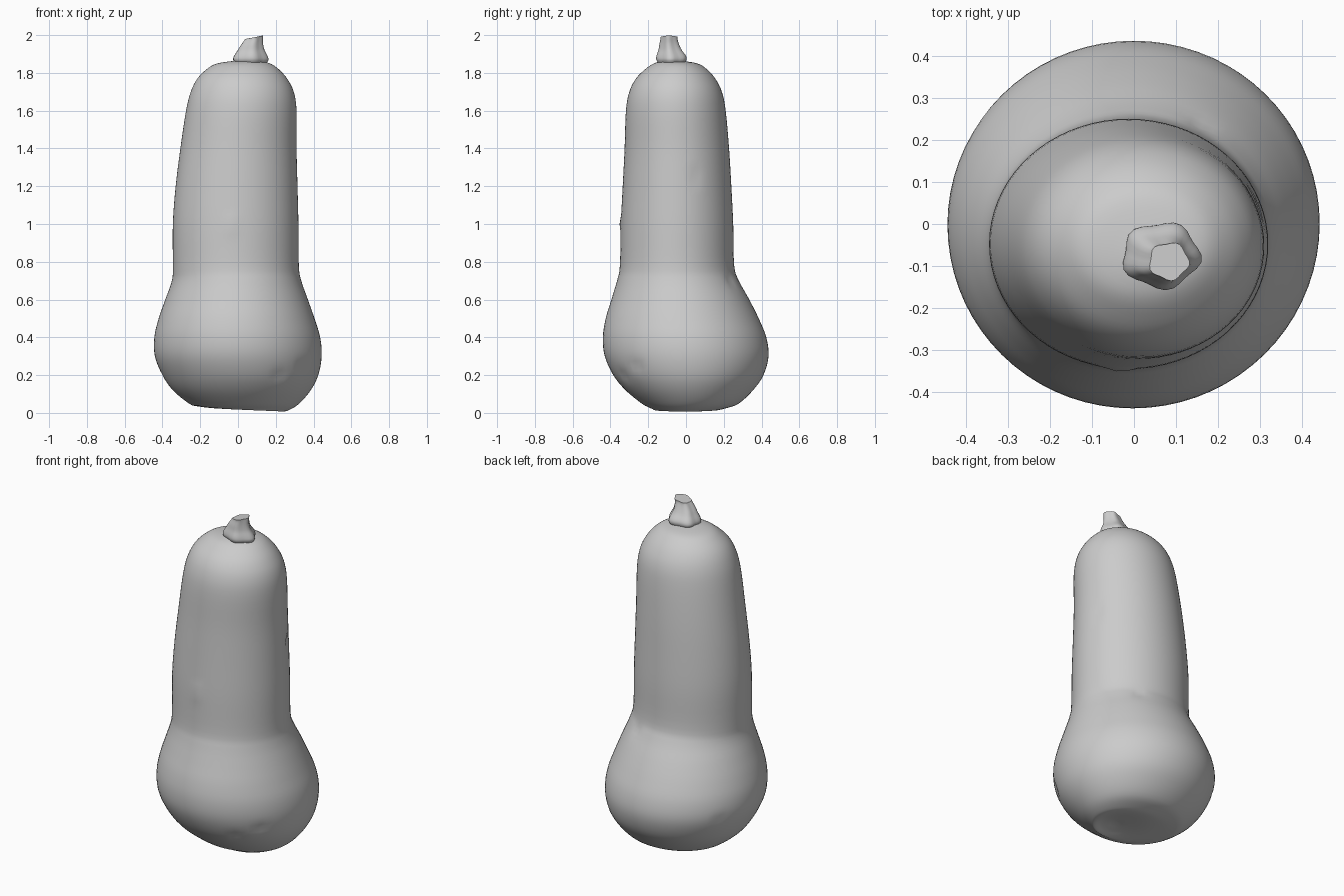
import bpy, bmesh, math
from mathutils import Vector

cube = bpy.data.objects.get("Cube")
if cube:
    bpy.data.objects.remove(cube, do_unlink=True)

skin = bpy.data.materials.new("plain grey")
skin.use_nodes = True
grey = (0.6, 0.6, 0.6, 1)
skin.diffuse_color = grey
skin.node_tree.nodes["Principled BSDF"].inputs["Base Color"].default_value = grey


def catmull(a, b, c, d, t):
    """Smooth blend from section b to section c."""
    return [q + 0.5 * t * (r - p + t * (2 * p - 5 * q + 4 * r - s + t * (3 * (q - r) + s - p)))
            for p, q, r, s in zip(a, b, c, d)]


def smooth_sections(sections, steps):
    padded = [sections[0]] + sections + [sections[-1]]
    result = []
    for i in range(len(sections) - 1):
        result += [catmull(*padded[i:i + 4], step / steps) for step in range(steps)]
    return result + [sections[-1]]


def loft(name, sections, sides, steps, shape, angle):
    """Skin closed rings, each (z, x min, x max, y min, y max), and cap both ends."""
    bm = bmesh.new()
    rings = []
    for z, x0, x1, y0, y1 in smooth_sections(sections, steps):
        ring = []
        for i in range(sides):
            a = math.tau * i / sides
            point = Vector(((x0 + x1) / 2 + (x1 - x0) / 2 * math.cos(a),
                            (y0 + y1) / 2 + (y1 - y0) / 2 * math.sin(a), z))
            centre = Vector(((x0 + x1) / 2, (y0 + y1) / 2, z))
            ring.append(bm.verts.new(shape(point, centre, a)))
        rings.append(ring)
    for low, high in zip(rings, rings[1:]):
        for i in range(sides):
            j = (i + 1) % sides
            bm.faces.new((low[i], low[j], high[j], high[i]))
    bm.faces.new(reversed(rings[0]))
    bm.faces.new(rings[-1])
    bmesh.ops.recalc_face_normals(bm, faces=bm.faces)
    mesh = bpy.data.meshes.new(name)
    bm.to_mesh(mesh)
    bm.free()
    mesh.materials.append(skin)
    obj = bpy.data.objects.new(name, mesh)
    bpy.context.collection.objects.link(obj)
    bpy.ops.object.select_all(action="DESELECT")
    obj.select_set(True)
    bpy.context.view_layer.objects.active = obj
    bpy.ops.object.shade_smooth_by_angle(angle=math.radians(angle))
    return obj


# Gourd body: dimpled base, round bulb, long leaning neck, domed shoulder
body_sections = [
    (.035, .07, .11, -.07, -.03),
    (.025, .01, .17, -.12, .03),
    (.008, -.09, .23, -.16, .14),
    (.015, -.19, .27, -.18, .2),
    (.05, -.26, .325, -.235, .28),
    (.12, -.345, .385, -.32, .355),
    (.2, -.4, .425, -.385, .41),
    (.3, -.44, .443, -.43, .437),
    (.4, -.443, .435, -.44, .425),
    (.5, -.42, .405, -.425, .385),
    (.6, -.385, .37, -.395, .335),
    (.7, -.35, .335, -.365, .28),
    (.78, -.345, .322, -.35, .255),
    (1, -.345, .32, -.345, .25),
    (1.2, -.33, .315, -.335, .24),
    (1.4, -.305, .31, -.325, .228),
    (1.6, -.275, .31, -.318, .21),
    (1.7, -.25, .295, -.3, .19),
    (1.77, -.215, .26, -.265, .155),
    (1.82, -.165, .215, -.215, .11),
    (1.85, -.11, .17, -.17, .06),
    (1.865, -.01, .11, -.12, -.03),
]
# Shallow skin marks: direction in degrees, height, push outwards
marks = [(-94, 1, .008), (-40, .25, -.01), (-60, .2, -.01),
         (60, .7, -.01), (20, 1.25, -.008), (150, .3, -.008)]


def skin_shape(point, centre, a):
    out = (point - centre).normalized()
    radius = (point - centre).length
    push = 0
    for degrees, z, amount in marks:
        turn = math.remainder(a - math.radians(degrees), math.tau)
        push += amount * math.exp(-((turn * radius) ** 2 + (point.z - z) ** 2) / .0008)
    # The base rests on its left side and lifts a little elsewhere
    lift = max(0, .04 - point.z) * .35 * (1 - math.cos(a)) * min(1, radius * 4)
    return point + out * push + Vector((0, 0, lift))


loft("gourd_body", body_sections, 72, 4, skin_shape, 60)

# Stalk: five-lobed flared foot, narrow ridged neck, slanted cut top
stem_sections = [
    (1.845, -.01, .145, -.14, -.01),
    (1.868, -.03, .16, -.155, .005),
    (1.89, -.025, .155, -.155, .003),
    (1.92, -.005, .14, -.145, -.02),
    (1.95, .012, .132, -.14, -.035),
    (1.975, .027, .132, -.135, -.043),
    (1.988, .035, .132, -.135, -.043),
]


def stem_shape(point, centre, a):
    lobes = .96 + .07 * math.cos(5 * a + .7)
    shaped = centre + (point - centre) * lobes
    top = max(0, (point.z - 1.93) / .06)
    shaped.z += top * .2 * (point.x - centre.x)
    return shaped


loft("stem", stem_sections, 30, 3, stem_shape, 40)
